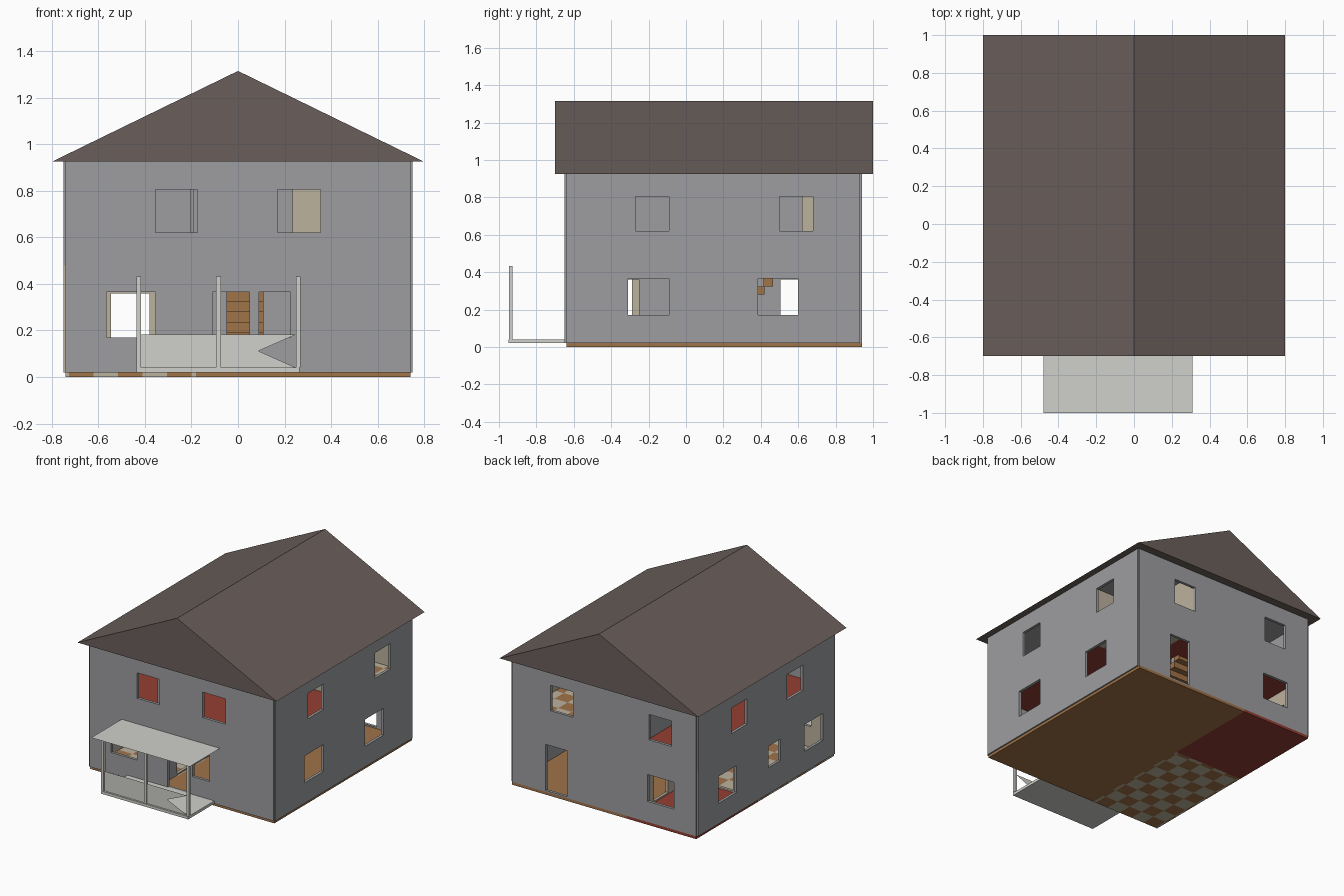
import bpy, bmesh, math

if "Cube" in bpy.data.objects:
    bpy.data.objects.remove(bpy.data.objects["Cube"])


def mat(name, rgb):
    m = bpy.data.materials.new(name)
    lin = [(c / 255 / 12.92) if c < 11 else ((c / 255 + 0.055) / 1.055) ** 2.4 for c in rgb]
    m.diffuse_color = (*lin, 1)
    m.use_nodes = True
    m.node_tree.nodes["Principled BSDF"].inputs["Base Color"].default_value = m.diffuse_color
    return m


GREY = mat("wall_grey", (157, 158, 160))
BEIGE = mat("inner_beige", (188, 178, 158))
ROOF = mat("roof_brown", (106, 95, 91))
WOOD = mat("wood_brown", (160, 115, 72))
RED = mat("carpet_red", (148, 62, 50))
PORCH = mat("porch_white", (208, 208, 203))


def finish(name, bm, mats):
    me = bpy.data.meshes.new(name)
    bm.to_mesh(me)
    bm.free()
    for m in mats:
        me.materials.append(m)
    ob = bpy.data.objects.new(name, me)
    bpy.context.collection.objects.link(ob)
    return ob


def panel(name, axis, lo, hi, u, v, mats, holes=(), ucuts=(), vcuts=(), rule=None):
    """Slab across an axis, with rectangular holes (u0, u1, v0, v1) left open."""
    us = sorted({*u, *ucuts, *[h[i] for h in holes for i in (0, 1)]})
    vs = sorted({*v, *vcuts, *[h[i] for h in holes for i in (2, 3)]})
    bm = bmesh.new()
    verts = {}

    def vert(a, b):
        if (a, b) not in verts:
            co = [a, b]
            co.insert(axis, lo)
            verts[a, b] = bm.verts.new(co)
        return verts[a, b]

    for a0, a1 in zip(us, us[1:]):
        for b0, b1 in zip(vs, vs[1:]):
            ca, cb = (a0 + a1) / 2, (b0 + b1) / 2
            if any(h[0] < ca < h[1] and h[2] < cb < h[3] for h in holes):
                continue
            bm.faces.new([vert(a0, b0), vert(a1, b0), vert(a1, b1), vert(a0, b1)])
    ext = bmesh.ops.extrude_face_region(bm, geom=bm.faces[:], use_keep_orig=True)
    for g in ext["geom"]:
        if isinstance(g, bmesh.types.BMVert):
            g.co[axis] = hi
    bmesh.ops.recalc_face_normals(bm, faces=bm.faces)
    if rule:
        for f in bm.faces:
            f.material_index = int(rule(f.calc_center_median(), f.normal))
    return finish(name, bm, mats)


def box(name, x, y, z, m):
    return panel(name, 2, z[0], z[1], x, y, [m])


def flat(name, pts, m):
    bm = bmesh.new()
    bm.faces.new([bm.verts.new(p) for p in pts])
    return finish(name, bm, [m])


# Rooms with beige walls: the left side downstairs, the bathroom upstairs
def room_beige(c):
    if c.z < 0.48:
        return c.x < -0.2
    return c.x > 0.245 and c.y > 0.35


def front_rule(c, n):
    return abs(n.y) > 0.5 and n.y * (c.y - 0.15) < 0 and room_beige(c)


def side_rule(c, n):
    if abs(n.y) > 0.5 and abs(c.y - 0.145) > 0.78:
        return c.z < 0.48 and (c.x < 0 or c.y > 0)
    return n.x * c.x < 0 and room_beige(c)


# Outer walls
LOW, UP, TOP = (0.17, 0.365), (0.62, 0.805), (0.02, 0.925)
WALL = [GREY, BEIGE]
panel("front_wall", 1, -0.65, -0.63, (-0.74, 0.74), TOP, WALL,
      [(-0.565, -0.355, *LOW), (-0.11, 0.05, 0.04, 0.365), (0.09, 0.225, *LOW),
       (-0.355, -0.175, *UP), (0.17, 0.355, *UP)], (-0.2, 0.245), (0.48,), front_rule)
panel("back_wall", 1, 0.92, 0.94, (-0.74, 0.74), TOP, WALL,
      [(-0.56, -0.35, *LOW), (0.30, 0.47, 0.03, 0.365),
       (-0.54, -0.36, *UP), (0.25, 0.43, *UP)], (-0.2, 0.245), (0.48,), front_rule)
panel("right_wall", 0, 0.73, 0.75, (-0.64, 0.93), TOP, WALL,
      [(-0.31, -0.09, *LOW), (0.385, 0.60, *LOW), (-0.27, -0.09, *UP), (0.50, 0.68, *UP)],
      (0.35,), (0.48,), side_rule)
panel("left_wall", 0, -0.75, -0.73, (-0.64, 0.93), TOP, WALL,
      [(-0.50, -0.29, *LOW), (-0.013, 0.126, 0.21, 0.365), (0.49, 0.70, *LOW),
       (-0.27, -0.09, *UP), (0.37, 0.55, *UP)], (), (0.48,), side_rule)

# Inner walls with doorways
panel("hall_partition", 0, -0.21, -0.19, (-0.63, 0.92), (0.02, 0.48), WALL,
      [(-0.43, -0.25, 0.03, 0.36), (0.505, 0.67, 0.03, 0.36)], rule=lambda c, n: n.x < 0.5)
panel("kitchen_partition", 1, 0.22, 0.24, (-0.73, -0.21), (0.02, 0.48), [BEIGE],
      [(-0.545, -0.38, 0.03, 0.36)])
panel("bedroom_partition", 0, -0.205, -0.19, (-0.63, 0.92), (0.5, 0.92), [GREY],
      [(0.0, 0.16, 0.51, 0.82)])
panel("bathroom_side", 0, 0.235, 0.25, (0.35, 0.92), (0.5, 0.92), WALL,
      [(0.45, 0.62, 0.51, 0.82)], rule=lambda c, n: n.x > 0.5)
panel("bathroom_front", 1, 0.34, 0.355, (0.235, 0.73), (0.5, 0.92), [BEIGE])


# Floors
def tiled(name, x, y, z, x0, y0, s=0.105):
    def cuts(r, o):
        return [o + i * s for i in range(20) if r[0] < o + i * s < r[1]]

    def parity(c, n):
        return (math.floor((c.x - x0) / s) + math.floor((c.y - y0) / s)) % 2
    panel(name, 2, z[0], z[1], x, y, [WOOD, BEIGE], (), cuts(x, x0), cuts(y, y0), parity)


G, U = (0.0, 0.02), (0.48, 0.5)
box("hall_floor", (-0.18, 0.74), (-0.64, 0.94), G, WOOD)
box("back_room_floor", (-0.74, -0.18), (0.23, 0.94), G, RED)
tiled("kitchen_floor", (-0.74, -0.18), (-0.64, 0.23), G, -0.725, -0.64)
panel("upper_floor", 2, *U, (-0.73, 0.73), (-0.63, 0.92), [RED],
      [(-0.06, 0.12, 0.1, 0.6), (0.245, 0.73, 0.35, 0.92)])
tiled("bathroom_floor", (0.245, 0.73), (0.35, 0.92), U, 0.245, 0.35)
box("ceiling", (-0.74, 0.74), (-0.64, 0.93), (0.915, 0.924), GREY)

# Staircase
STEPS = 11
for i in range(STEPS):
    y = 0.1 + 0.045 * i
    z = 0.02 + 0.0435 * i
    box(f"stair_{i + 1}", (-0.05, 0.11), (y, y + 0.05), (z, z + 0.0435), WOOD)

# Gable roof
bm = bmesh.new()
face = bm.faces.new([bm.verts.new((x, -0.7, z)) for x, z in ((-0.8, 0.925), (0.8, 0.925), (0, 1.315))])
ext = bmesh.ops.extrude_face_region(bm, geom=[face], use_keep_orig=True)
for g in ext["geom"]:
    if isinstance(g, bmesh.types.BMVert):
        g.co.y = 1.0
bmesh.ops.recalc_face_normals(bm, faces=bm.faces)
finish("roof", bm, [ROOF])

# Porch: deck, posts, canopy and rails
box("porch_deck", (-0.435, 0.265), (-0.95, -0.65), (0.02, 0.04), PORCH)
for i, x in enumerate((-0.427, -0.084, 0.259)):
    box(f"porch_post_{i + 1}", (x - 0.01, x + 0.01), (-0.947, -0.927), (0.04, 0.433), PORCH)
flat("porch_canopy", [(-0.48, -1, 0.434), (0.31, -1, 0.434), (0.31, -0.65, 0.434), (-0.48, -0.65, 0.434)], PORCH)
YR = -0.937
flat("porch_rail_left", [(-0.417, YR, 0.04), (-0.094, YR, 0.04), (-0.094, YR, 0.183), (-0.417, YR, 0.183)], PORCH)
flat("porch_rail_right", [(-0.074, YR, 0.04), (0.249, YR, 0.04), (0.088, YR, 0.112),
                          (0.249, YR, 0.183), (-0.074, YR, 0.183)], PORCH)
